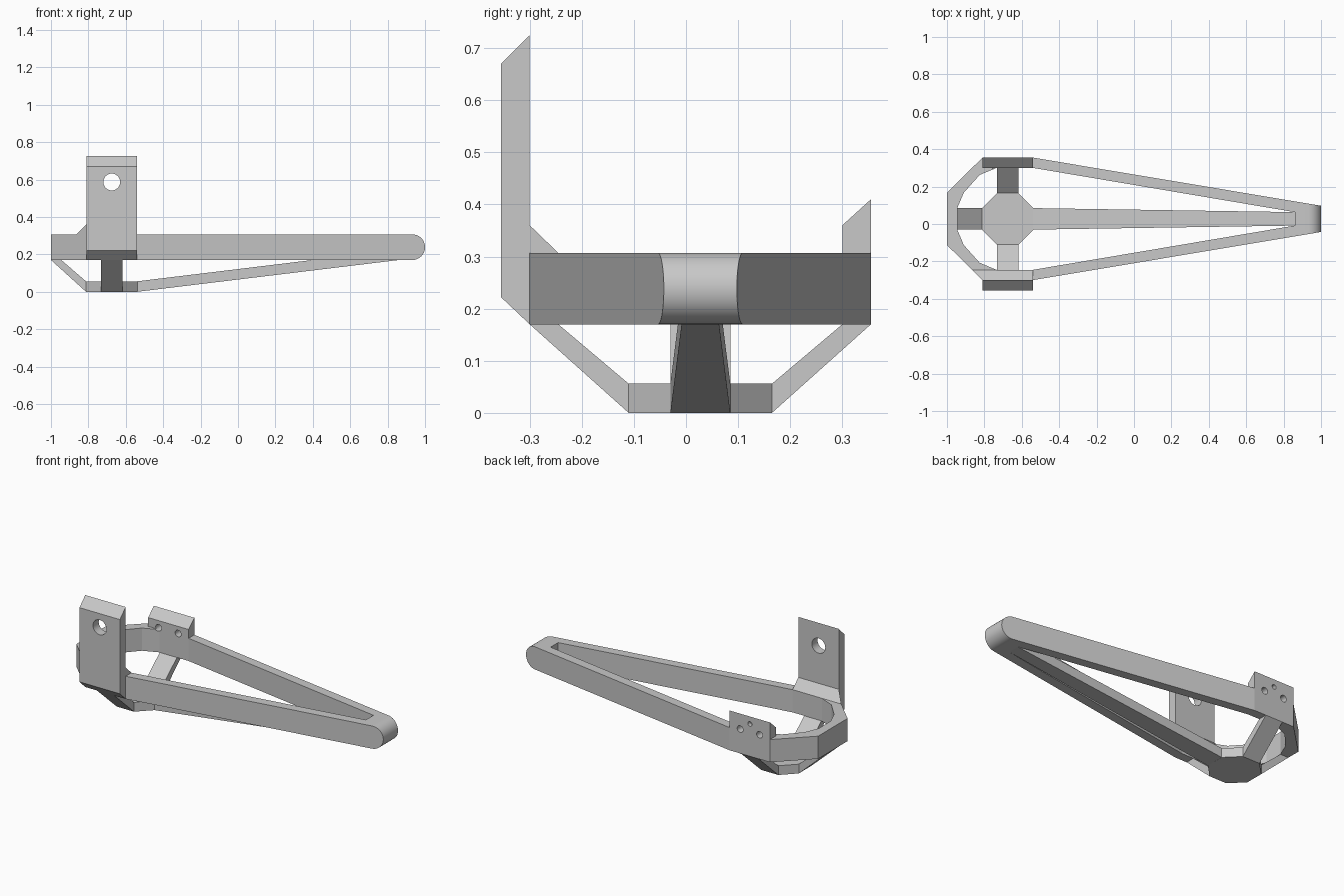
import bpy, bmesh, math
from mathutils import Vector

if "Cube" in bpy.data.objects:
    bpy.data.objects.remove(bpy.data.objects["Cube"], do_unlink=True)

grey = bpy.data.materials.new("light grey")
grey.use_nodes = True
colour = (0.58, 0.58, 0.58, 1)
grey.diffuse_color = colour
grey.node_tree.nodes["Principled BSDF"].inputs["Base Color"].default_value = colour

MID = 0.0275            # y of the frame's centre line
LOW, TOP = 0.17, 0.307  # frame bottom and top
FOOT = 0.056            # hub thickness
X0, X1 = -0.81, -0.54   # width of the mounting plates
XM = -0.675


def loft(name, a, b):
    """Solid between two matching 3D loops."""
    bm = bmesh.new()
    va = [bm.verts.new(p) for p in a]
    vb = [bm.verts.new(p) for p in b]
    bm.faces.new(va)
    bm.faces.new(vb)
    n = len(a)
    for i in range(n):
        j = (i + 1) % n
        bm.faces.new((va[i], va[j], vb[j], vb[i]))
    bmesh.ops.recalc_face_normals(bm, faces=bm.faces)
    mesh = bpy.data.meshes.new(name)
    bm.to_mesh(mesh)
    bm.free()
    mesh.materials.append(grey)
    ob = bpy.data.objects.new(name, mesh)
    bpy.context.collection.objects.link(ob)
    return ob


def prism(name, pts, axis, lo, hi):
    """Extrude a 2D outline along one axis."""
    def at(p, d):
        c = list(p)
        c.insert(axis, d)
        return Vector(c)
    return loft(name, [at(p, lo) for p in pts], [at(p, hi) for p in pts])


def boolean(ob, cutter, op="DIFFERENCE"):
    mod = ob.modifiers.new(op, "BOOLEAN")
    mod.operation, mod.object, mod.solver = op, cutter, "EXACT"
    bpy.context.view_layer.objects.active = ob
    bpy.ops.object.modifier_apply(modifier=mod.name)


def drop(*cutters):
    for c in cutters:
        bpy.data.objects.remove(c, do_unlink=True)


def mirrored(half):
    return [(x, MID + y) for x, y in half] + [(x, MID - y) for x, y in reversed(half)]


def hole(x, z, r, y0, y1):
    turn = [math.tau * i / 32 for i in range(32)]
    return prism("hole_cutter", [(x + r * math.cos(t), z + r * math.sin(t)) for t in turn], 1, y0, y1)


# Tapered ring frame with a rounded tip
outer = [(-1, 0.14), (X0, 0.3275), (X1, 0.3275), (1, 0.07)]
inner = [(-0.945, 0.0575), (-0.91, 0.14), (-0.825, 0.235), (-0.735, 0.2725), (X1, 0.2725), (0.86, 0.036)]
frame = prism("ring_frame", mirrored(outer), 2, LOW, TOP)
opening = prism("opening_cutter", mirrored(inner), 2, 0, 1)
boolean(frame, opening)
r = (TOP - LOW) / 2
arc = [-math.pi / 2 + math.pi * i / 32 for i in range(33)]
side = [(-1.1, LOW)] + [(1 - r + r * math.cos(t), LOW + r + r * math.sin(t)) for t in arc] + [(-1.1, TOP)]
envelope = prism("tip_cutter", side, 1, -1, 1)
boolean(frame, envelope, "INTERSECT")
drop(opening, envelope)

# Tall front plate with one hole
front = prism("front_plate", [(-0.355, 0.222), (-0.30, LOW), (-0.30, 0.725), (-0.355, 0.67)], 0, X0, X1)
bore = hole(XM, 0.587, 0.045, -0.5, -0.2)
boolean(front, bore)
drop(bore)

# Gusset between the front plate and the frame
loft("front_gusset",
     [(X0, -0.30, TOP), (X0, -0.30, 0.36), (-0.865, -0.245, TOP)],
     [(X1, -0.30, TOP), (X1, -0.30, 0.36), (X1, -0.245, TOP)])

# Short rear plate with two through holes and a small blind one
rear = prism("rear_plate", [(0.30, TOP), (0.355, TOP), (0.355, 0.41), (0.30, 0.36)], 0, X0, X1)
for s in (-1, 1):
    bore = hole(XM + s * 0.065, 0.317, 0.02, 0.2, 0.5)
    boolean(rear, bore)
    boolean(frame, bore)
    drop(bore)
bore = hole(XM, 0.365, 0.014, 0.33, 0.5)
boolean(rear, bore)
drop(bore)

# Octagonal hub on the ground
w, e = 0.0575, 0.1375
hub = [(e, w), (w, e), (-w, e), (-e, w), (-e, -w), (-w, -e), (w, -e), (e, -w)]
prism("hub", [(XM + x, MID + y) for x, y in hub], 2, 0, FOOT)

# Short sloping arms from the hub to the frame
for name, s in (("front_arm", -1), ("rear_arm", 1)):
    pts = [(e, 0), (e + 0.19, LOW), (e + 0.135, LOW), (e, FOOT)]
    prism(name, [(MID + s * y, z) for y, z in pts], 0, XM - w, XM + w)
prism("end_arm", [(-0.8125, 0), (-1, LOW), (-0.945, LOW), (-0.8125, FOOT)], 1, MID - w, MID + w)


# Long tapering arm to the tip
def section(x, half, z):
    return [(x, MID - half, z), (x, MID + half, z), (x, MID + half, z + FOOT), (x, MID - half, z + FOOT)]


loft("long_arm", section(X1, w, 0), section(0.86, 0.036, LOW))

# Smooth only the rounded tip and the bores
for ob in (frame, front, rear):
    bpy.ops.object.select_all(action="DESELECT")
    ob.select_set(True)
    bpy.context.view_layer.objects.active = ob
    bpy.ops.object.shade_smooth_by_angle(angle=math.radians(15 if ob != frame else 8))
